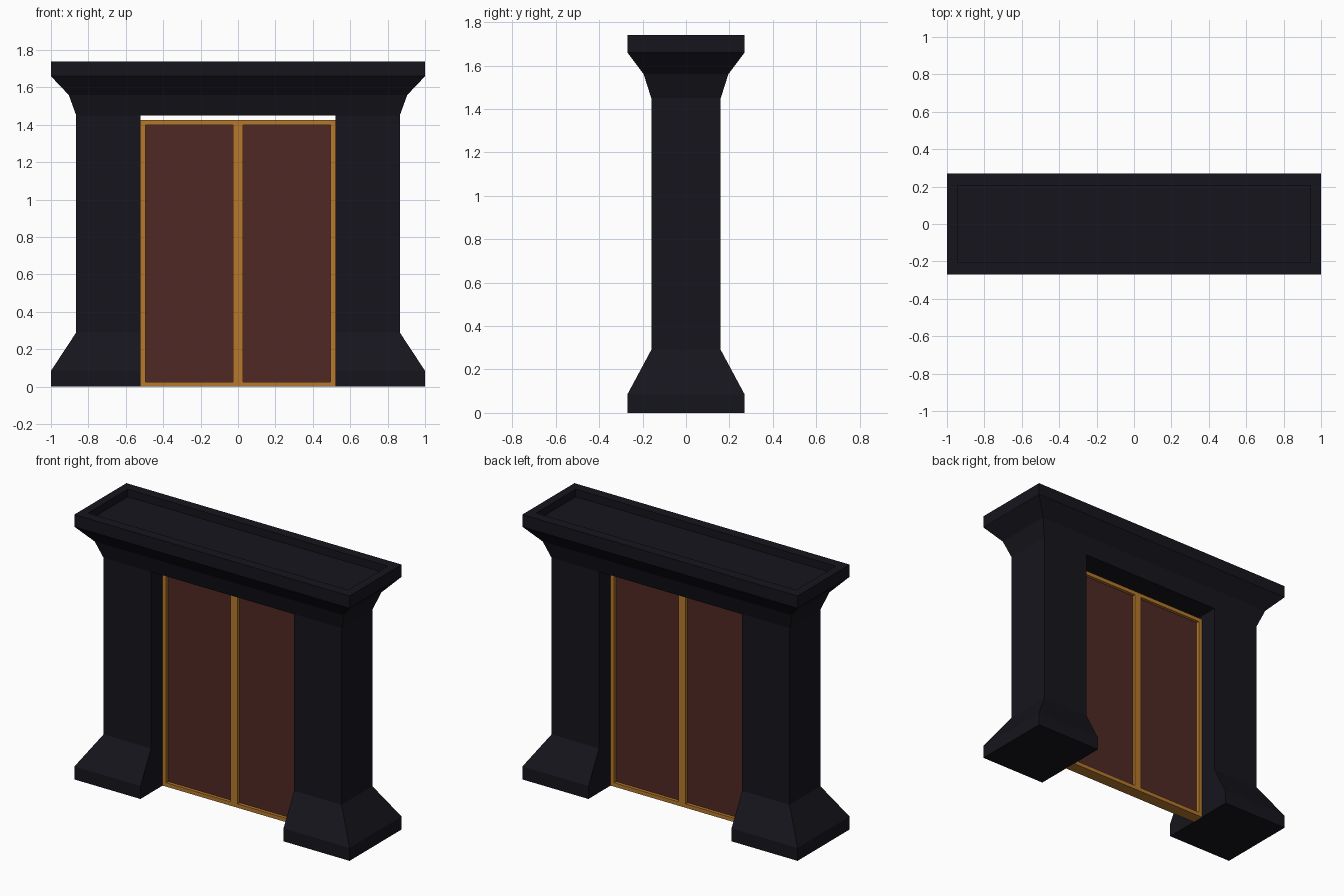
import bpy, bmesh
from mathutils import Matrix, Vector

if "Cube" in bpy.data.objects:
    bpy.data.objects.remove(bpy.data.objects["Cube"])


def material(name, rgb):
    m = bpy.data.materials.new(name)
    m.diffuse_color = (*rgb, 1)
    m.use_nodes = True
    m.node_tree.nodes["Principled BSDF"].inputs["Base Color"].default_value = m.diffuse_color
    return m


stone = material("dark_stone", (0.008, 0.0075, 0.012))
gold = material("gold_trim", (0.46, 0.19, 0.025))
wood = material("red_wood", (0.08, 0.022, 0.017))


def finish(bm, name, mats):
    bmesh.ops.recalc_face_normals(bm, faces=bm.faces)
    me = bpy.data.meshes.new(name)
    bm.to_mesh(me)
    bm.free()
    for m in mats:
        me.materials.append(m)
    ob = bpy.data.objects.new(name, me)
    bpy.context.collection.objects.link(ob)
    return ob


def loft(bm, sections, bottom, top):
    """Stack rectangles given as (x0, x1, half depth, z)."""
    rings = [[bm.verts.new(p) for p in ((a, -d, z), (b, -d, z), (b, d, z), (a, d, z))]
             for a, b, d, z in sections]
    for r, s in zip(rings, rings[1:]):
        for i in range(4):
            j = (i + 1) % 4
            bm.faces.new((r[i], r[j], s[j], s[i]))
    if bottom:
        bm.faces.new(rings[0])
    if top:
        bm.faces.new(rings[-1])


OPEN, SHAFT, DEPTH, HEAD = 0.52, 0.865, 0.16, 1.45

# Pillars with flared feet, flat on the doorway side
bm = bmesh.new()
for s in (-1, 1):
    profile = [(1.0, 0.27, 0), (1.0, 0.27, 0.085), (SHAFT, DEPTH, 0.29), (SHAFT, DEPTH, HEAD)]
    loft(bm, [(s * OPEN, s * x, d, z) for x, d, z in profile], True, False)

# Flared crown with a raised rim around a sunken top
profile = [(SHAFT, DEPTH, HEAD), (0.905, 0.195, 1.56), (1.0, 0.27, 1.66), (1.0, 0.27, 1.74),
           (0.945, 0.205, 1.74), (0.945, 0.205, 1.69)]
loft(bm, [(-x, x, d, z) for x, d, z in profile], False, True)

# Underside of the lintel
bm.faces.new([bm.verts.new((x, y, HEAD)) for x, y in
              ((-OPEN, -DEPTH), (-OPEN, DEPTH), (OPEN, DEPTH), (OPEN, -DEPTH))])
bmesh.ops.remove_doubles(bm, verts=bm.verts, dist=1e-4)
finish(bm, "stone_door_frame", [stone])

# Two door leaves with recessed panels front and back
LEAF_H, LEAF_D, TRIM, RECESS = 1.425, 0.08, 0.036, 0.02
for s, name in ((-1, "left_door"), (1, "right_door")):
    bm = bmesh.new()
    bmesh.ops.create_cube(bm, size=1, matrix=Matrix.Translation((s * OPEN / 2, 0, LEAF_H / 2))
                          @ Matrix.Diagonal((OPEN, LEAF_D, LEAF_H, 1)))
    bm.normal_update()
    for f in [f for f in bm.faces if abs(f.normal.y) > 0.9]:
        side = 1 if f.normal.y > 0 else -1
        bmesh.ops.inset_region(bm, faces=[f], thickness=TRIM)
        # Second inset becomes the sunken panel with straight walls
        bmesh.ops.inset_region(bm, faces=[f], thickness=0.0005)
        bmesh.ops.translate(bm, verts=f.verts, vec=Vector((0, -side * RECESS, 0)))
        f.material_index = 1
    finish(bm, name, [gold, wood])
